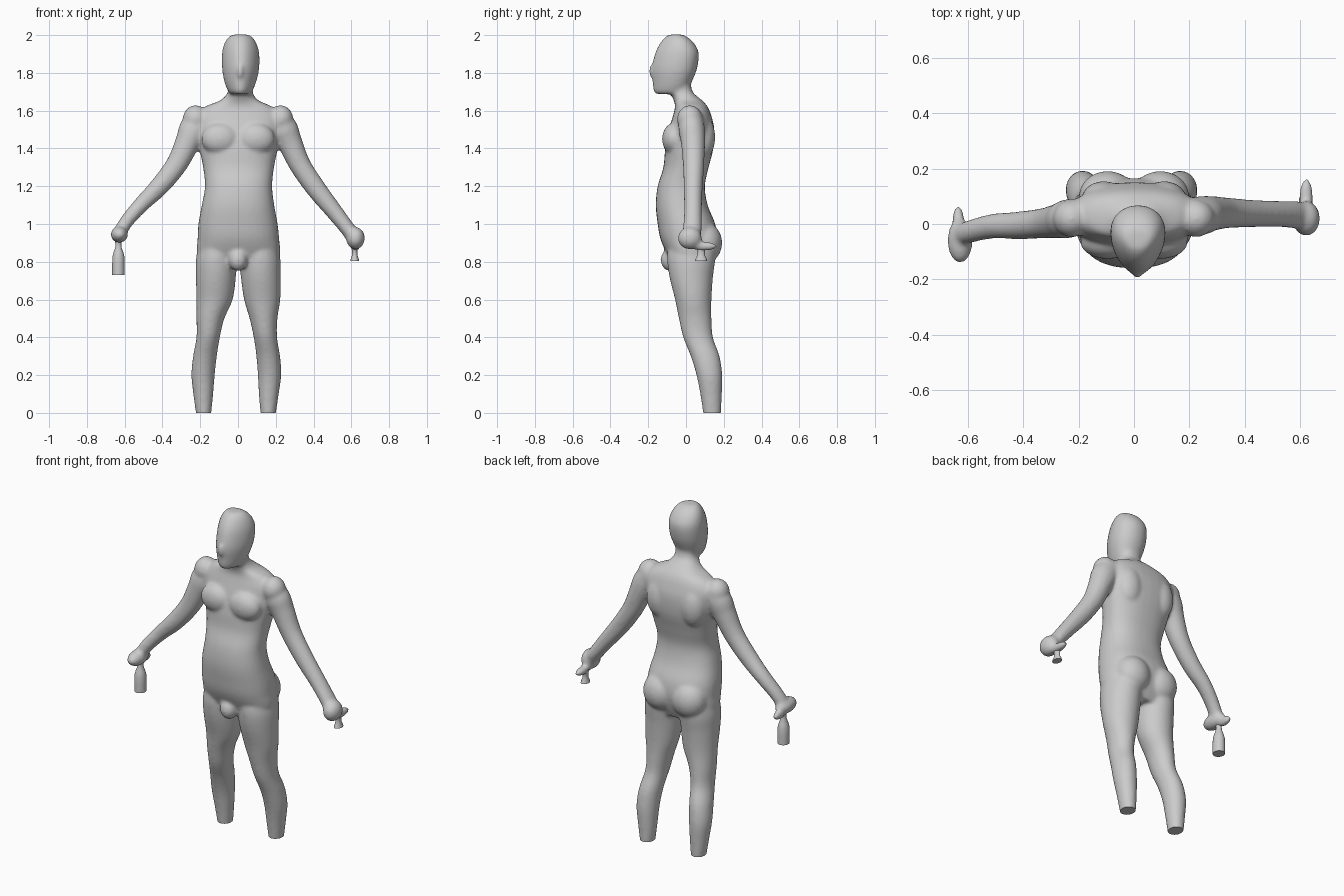
import bpy, bmesh, math
from mathutils import Vector, Matrix

SEG = 32


def spline(rows, steps=5):
    # Catmull-Rom interpolation of rows of numbers
    out = []
    for i in range(len(rows) - 1):
        p = [rows[max(0, min(len(rows) - 1, i + k))] for k in (-1, 0, 1, 2)]
        for s in range(steps):
            t = s / steps
            out.append([0.5 * (2 * b + (c - a) * t + (2 * a - 5 * b + 4 * c - d) * t * t
                        + (3 * b - a - 3 * c + d) * t ** 3) for a, b, c, d in zip(*p)])
    return out + [list(rows[-1])]


def loft(bm, rows, follow=False, power=1.0, taper=0.0, smooth=True):
    # rows: x, y, z, half width, half depth; rings are level or follow the path
    rows = spline(rows) if smooth else rows
    pts = [Vector(r[:3]) for r in rows]
    rings = []
    for i, r in enumerate(rows):
        u = Vector((1, 0, 0))
        if follow:
            t = pts[min(i + 1, len(pts) - 1)] - pts[max(i - 1, 0)]
            u = Vector((0, 1, 0)).cross(t).normalized()
        ring = []
        for k in range(SEG):
            a = 2 * math.pi * k / SEG
            c = math.copysign(abs(math.cos(a)) ** power, math.cos(a))
            s = math.copysign(abs(math.sin(a)) ** power, math.sin(a))
            c *= 1 + taper * s
            ring.append(bm.verts.new(pts[i] + u * r[3] * c + Vector((0, r[4] * s, 0))))
        rings.append(ring)
    faces = [bm.faces.new(rings[0]), bm.faces.new(rings[-1])]
    for a, b in zip(rings, rings[1:]):
        for k in range(SEG):
            n = (k + 1) % SEG
            faces.append(bm.faces.new((a[k], a[n], b[n], b[k])))
    bmesh.ops.recalc_face_normals(bm, faces=faces)


def blob(bm, loc, radii):
    m = Matrix.Translation(loc) @ Matrix.Diagonal((*radii, 1))
    bmesh.ops.create_icosphere(bm, subdivisions=3, radius=1, matrix=m)


def level(rows):
    # z, x centre, half width, front y, back y
    return [(x, (f + b) / 2, z, w, (b - f) / 2) for z, x, w, f, b in rows]


def make(name, bm):
    me = bpy.data.meshes.new(name)
    bm.to_mesh(me)
    bm.free()
    ob = bpy.data.objects.new(name, me)
    bpy.context.collection.objects.link(ob)
    return ob


bm = bmesh.new()

# Torso and neck
loft(bm, level([
    (0.77, 0.003, 0.17, -0.06, 0.12), (0.84, 0.003, 0.218, -0.10, 0.15),
    (0.92, 0.002, 0.216, -0.135, 0.165), (1.00, 0.0, 0.21, -0.15, 0.155),
    (1.10, 0.0, 0.192, -0.16, 0.115), (1.20, 0.003, 0.178, -0.15, 0.10),
    (1.30, 0.003, 0.188, -0.12, 0.12), (1.40, 0.003, 0.208, -0.11, 0.145),
    (1.50, 0.003, 0.225, -0.09, 0.15), (1.57, 0.003, 0.225, -0.07, 0.135),
    (1.62, 0.003, 0.18, -0.058, 0.115), (1.655, 0.007, 0.10, -0.065, 0.085),
    (1.70, 0.012, 0.066, -0.085, 0.035), (1.76, 0.014, 0.066, -0.10, 0.025)]), power=0.85)

# Head, narrower towards the face
loft(bm, level([
    (1.688, 0.012, 0.05, -0.160, -0.01), (1.705, 0.012, 0.064, -0.172, 0.01),
    (1.75, 0.012, 0.082, -0.177, 0.03), (1.82, 0.014, 0.096, -0.182, 0.058),
    (1.90, 0.014, 0.097, -0.165, 0.068), (1.95, 0.013, 0.086, -0.142, 0.048),
    (1.985, 0.013, 0.066, -0.115, 0.015), (2.003, 0.013, 0.042, -0.09, -0.02)]), taper=0.2)
blob(bm, (0.012, -0.172, 1.81), (0.018, 0.026, 0.04))

# Legs: z, left x, right x, half width, front y, back y
legs = [
    (-0.05, -0.18, 0.16, 0.032, 0.095, 0.18), (0.0, -0.182, 0.16, 0.041, 0.09, 0.186),
    (0.1, -0.184, 0.163, 0.053, 0.075, 0.19), (0.2, -0.185, 0.167, 0.062, 0.055, 0.192),
    (0.3, -0.175, 0.16, 0.063, 0.025, 0.178), (0.4, -0.158, 0.145, 0.062, -0.015, 0.143),
    (0.5, -0.146, 0.135, 0.074, -0.038, 0.135), (0.6, -0.124, 0.128, 0.096, -0.058, 0.135),
    (0.72, -0.117, 0.121, 0.106, -0.088, 0.143), (0.82, -0.114, 0.116, 0.108, -0.10, 0.155),
    (0.92, -0.10, 0.10, 0.10, -0.09, 0.15)]
for side in (1, 2):
    loft(bm, level([(r[0], r[side], *r[3:]) for r in legs]))

# Paired body masses: buttocks, chest, shoulders, shoulder blades
for s in (-1, 1):
    blob(bm, (s * 0.095, 0.10, 0.90), (0.105, 0.092, 0.11))
    blob(bm, (s * 0.095, -0.065, 1.45), (0.10, 0.062, 0.085))
    blob(bm, (s * 0.225, 0.02, 1.555), (0.068, 0.068, 0.075))
    blob(bm, (s * 0.11, 0.09, 1.46), (0.08, 0.065, 0.12))
blob(bm, (0.0, -0.085, 0.81), (0.05, 0.05, 0.06))

# Arms: x, y, z, half thickness, half depth
loft(bm, [
    (-0.19, 0.03, 1.57, 0.07, 0.06), (-0.235, 0.02, 1.50, 0.078, 0.07),
    (-0.268, 0.012, 1.43, 0.066, 0.064), (-0.325, 0.003, 1.315, 0.057, 0.055),
    (-0.415, -0.005, 1.20, 0.051, 0.05), (-0.51, -0.008, 1.105, 0.042, 0.045),
    (-0.585, -0.025, 1.02, 0.037, 0.042), (-0.63, -0.04, 0.95, 0.035, 0.04)], follow=True)
loft(bm, [
    (0.19, 0.03, 1.57, 0.07, 0.06), (0.24, 0.03, 1.50, 0.078, 0.07),
    (0.275, 0.037, 1.43, 0.066, 0.064), (0.33, 0.04, 1.31, 0.057, 0.056),
    (0.415, 0.038, 1.185, 0.053, 0.05), (0.51, 0.037, 1.065, 0.045, 0.047),
    (0.58, 0.033, 0.975, 0.04, 0.05), (0.62, 0.025, 0.92, 0.04, 0.05)], follow=True)

# Closed hands
blob(bm, (-0.628, -0.06, 0.945), (0.046, 0.082, 0.045))
blob(bm, (-0.635, 0.015, 0.918), (0.022, 0.052, 0.028))
blob(bm, (0.622, 0.02, 0.925), (0.05, 0.064, 0.06))
blob(bm, (0.622, 0.095, 0.882), (0.026, 0.073, 0.024))

raw = make("body_blend", bm)
rm = raw.modifiers.new("Blend", 'REMESH')
rm.mode = 'VOXEL'
rm.voxel_size = 0.009
sm = raw.modifiers.new("Soften", 'SMOOTH')
sm.factor = 0.5
sm.iterations = 12

# Bake the blended body and cut the ankles flat
ev = raw.evaluated_get(bpy.context.evaluated_depsgraph_get())
bm = bmesh.new()
bm.from_mesh(ev.to_mesh())
bpy.data.objects.remove(raw)
cut = bmesh.ops.bisect_plane(bm, geom=bm.verts[:] + bm.edges[:] + bm.faces[:],
                             plane_co=(0, 0, 0), plane_no=(0, 0, 1), clear_inner=True)
bmesh.ops.holes_fill(bm, edges=[e for e in bm.edges if e.is_boundary], sides=0)
body = make("body", bm)

# Held items
bm = bmesh.new()
loft(bm, [(-0.633, -0.03, z, w, w * 1.08) for z, w in (
    (0.73, 0.033), (0.78, 0.033), (0.825, 0.032), (0.85, 0.026), (0.875, 0.017),
    (0.90, 0.015), (0.93, 0.025))], smooth=False)
bottle = make("held_bottle", bm)
bm = bmesh.new()
loft(bm, [(0.618, 0.08, z, w, w * 1.4) for z, w in (
    (0.805, 0.023), (0.815, 0.021), (0.835, 0.014), (0.86, 0.014), (0.885, 0.022))], smooth=False)
stub = make("held_stub", bm)

for ob in (body, bottle, stub):
    bpy.ops.object.select_all(action='DESELECT')
    ob.select_set(True)
    bpy.context.view_layer.objects.active = ob
    bpy.ops.object.shade_smooth_by_angle(angle=math.radians(45))
